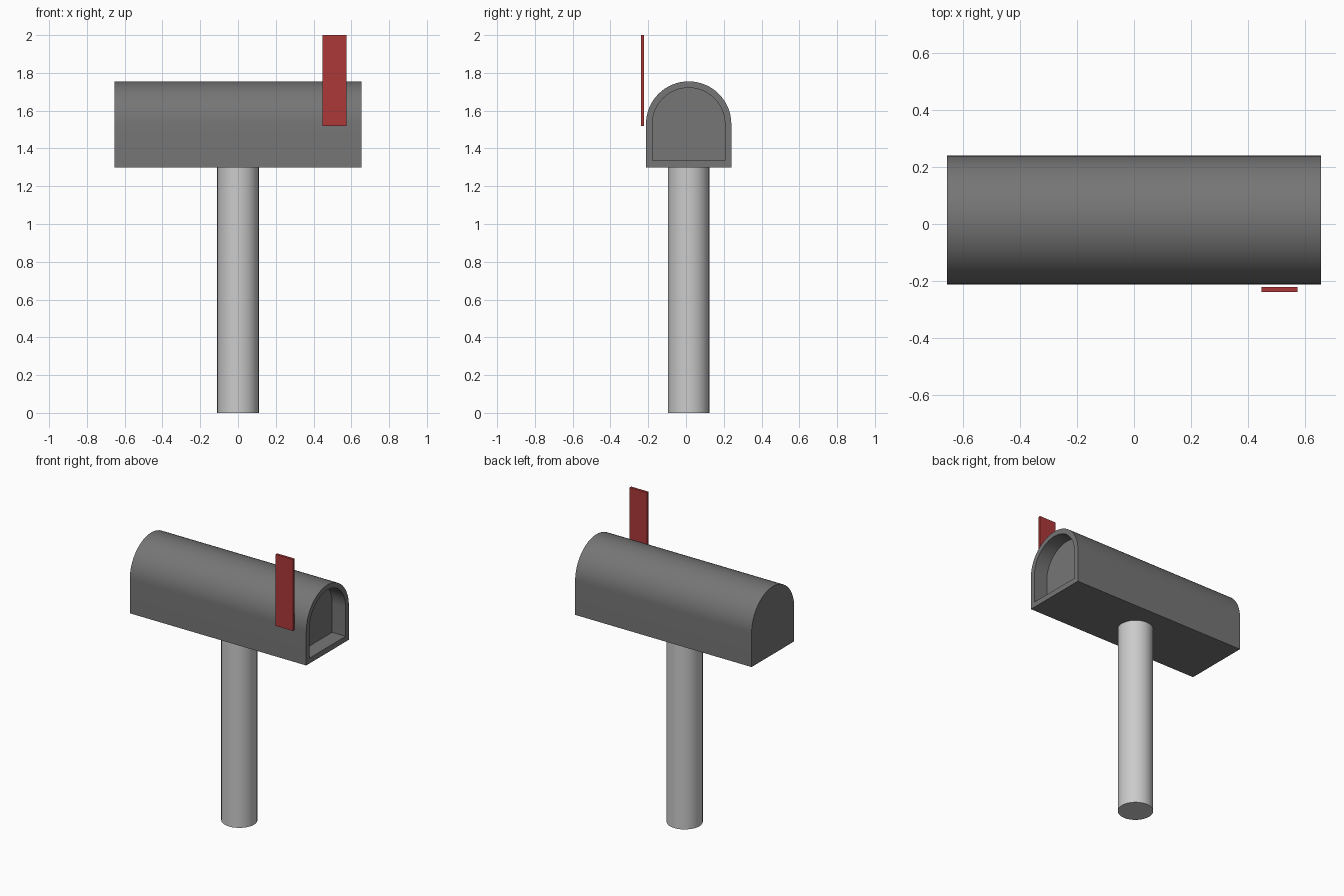
import bpy, bmesh
from math import sin, cos, pi, radians

if "Cube" in bpy.data.objects:
    bpy.data.objects.remove(bpy.data.objects["Cube"])

CY = 0.014        # y centre of box and post
ARC_Z = 1.529     # height where the rounded top begins
X0, X1 = -0.655, 0.655
SEGS = 32


def material(name, rgb):
    m = bpy.data.materials.new(name)
    m.diffuse_color = (*rgb, 1)
    m.use_nodes = True
    m.node_tree.nodes["Principled BSDF"].inputs["Base Color"].default_value = m.diffuse_color
    return m


def finish(obj, mat=None, smooth=False):
    if mat:
        obj.data.materials.append(mat)
    if smooth:
        bpy.ops.object.select_all(action='DESELECT')
        obj.select_set(True)
        bpy.context.view_layer.objects.active = obj
        bpy.ops.object.shade_smooth_by_angle(angle=radians(30))


def arch(bm, x, radius, bottom):
    """Ring of vertices: flat floor, straight sides, half-round top."""
    pts = [(-radius, bottom), (radius, bottom)]
    pts += [(radius * cos(pi * i / SEGS), ARC_Z + radius * sin(pi * i / SEGS))
            for i in range(SEGS + 1)]
    return [bm.verts.new((x, CY + y, z)) for y, z in pts]


# Mailbox: closed back, outer skin, front rim and shallow recess in the +x end
bm = bmesh.new()
rings = [arch(bm, X0, 0.226, 1.30), arch(bm, X1, 0.226, 1.30),
         arch(bm, X1, 0.192, 1.336), arch(bm, X1 - 0.10, 0.192, 1.336)]
for a, b in zip(rings, rings[1:]):
    n = len(a)
    for i in range(n):
        j = (i + 1) % n
        bm.faces.new((a[i], a[j], b[j], b[i]))
bm.faces.new(rings[0])
bm.faces.new(rings[-1])
bmesh.ops.recalc_face_normals(bm, faces=bm.faces)
mesh = bpy.data.meshes.new("mailbox_body")
bm.to_mesh(mesh)
bm.free()
body = bpy.data.objects.new("mailbox_body", mesh)
bpy.context.collection.objects.link(body)
finish(body, material("dark_grey", (0.18, 0.18, 0.18)), smooth=True)

# Round post
bpy.ops.mesh.primitive_cylinder_add(vertices=32, radius=0.11, depth=1.30,
                                    location=(0, CY, 0.65))
post = bpy.context.object
post.name = "post"
finish(post, smooth=True)

# Raised signal flag beside the box
bpy.ops.mesh.primitive_cube_add(size=1, location=(0.51, -0.23, 1.76))
flag = bpy.context.object
flag.name = "signal_flag"
flag.scale = (0.127, 0.017, 0.48)
bpy.ops.object.transform_apply(location=False, rotation=False, scale=True)
finish(flag, material("red", (0.42, 0.04, 0.04)))
